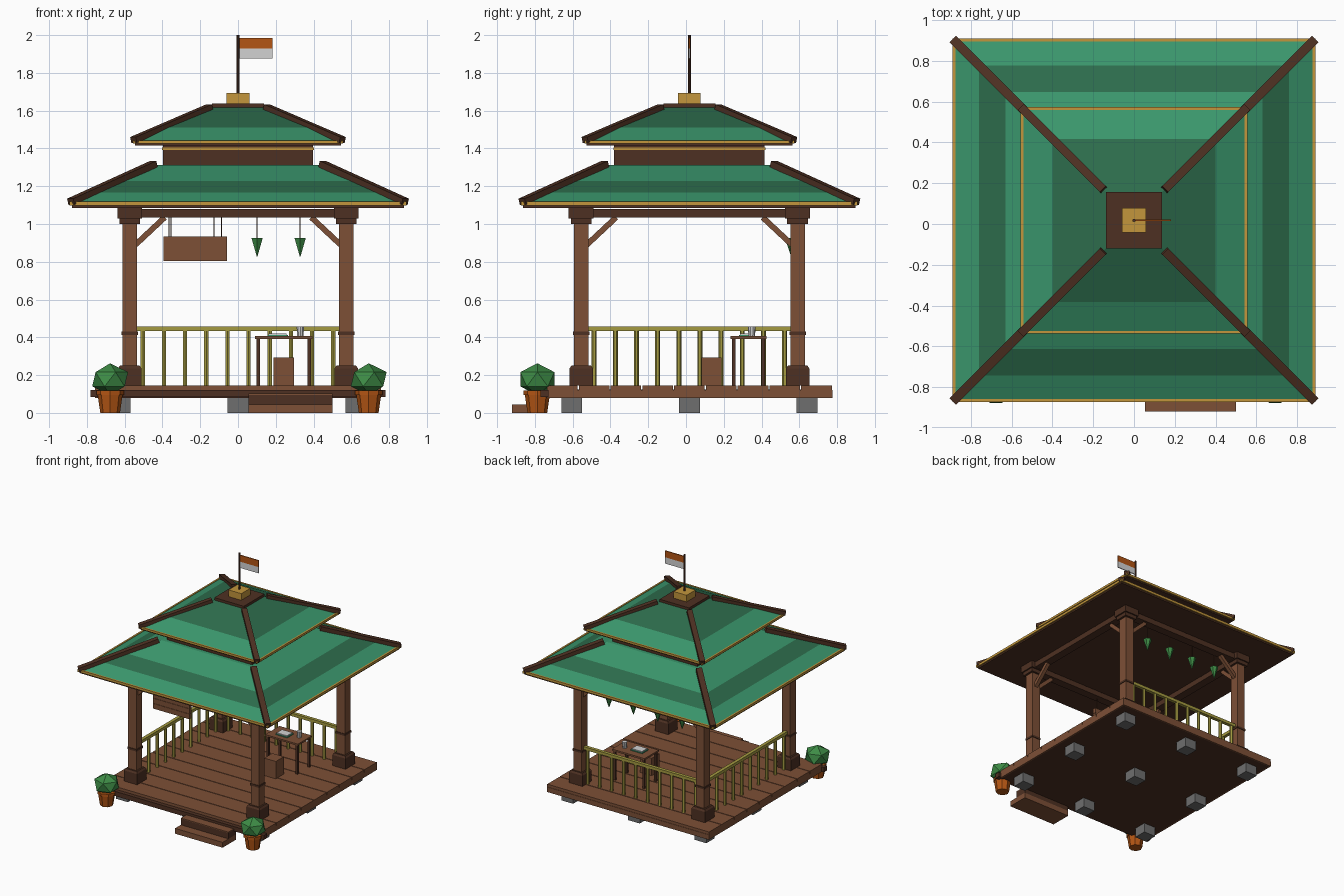
import bpy, bmesh, math
from mathutils import Matrix, Vector

if "Cube" in bpy.data.objects:
    bpy.data.objects.remove(bpy.data.objects["Cube"])

C = 0.018  # the pavilion sits slightly behind the middle because of the front step


def material(name, rgb):
    m = bpy.data.materials.new(name)
    m.diffuse_color = (*rgb, 1)
    m.use_nodes = True
    m.node_tree.nodes["Principled BSDF"].inputs["Base Color"].default_value = m.diffuse_color
    return m


WOOD = material("wood", (0.205, 0.080, 0.037))
DARK = material("dark wood", (0.076, 0.030, 0.016))
GREEN = material("roof green", (0.042, 0.305, 0.150))
DEEP = material("deep roof green", (0.026, 0.150, 0.072))
GOLD = material("gold", (0.546, 0.305, 0.045))
BAMBOO = material("bamboo", (0.376, 0.328, 0.053))
STONE = material("stone", (0.156, 0.156, 0.156))
ORANGE = material("orange", (0.456, 0.091, 0.007))
WHITE = material("white", (0.65, 0.65, 0.65))
LEAF = material("leaf green", (0.048, 0.262, 0.061))


def finish(name, bm, *mats):
    bmesh.ops.recalc_face_normals(bm, faces=bm.faces)
    me = bpy.data.meshes.new(name)
    bm.to_mesh(me)
    bm.free()
    for m in mats:
        me.materials.append(m)
    ob = bpy.data.objects.new(name, me)
    ob.location.y = C
    bpy.context.collection.objects.link(ob)
    return ob


def add_box(bm, lo, hi):
    mid = [(a + b) / 2 for a, b in zip(lo, hi)]
    size = [b - a for a, b in zip(lo, hi)]
    bmesh.ops.create_cube(bm, size=1, matrix=Matrix.Translation(mid) @ Matrix.Diagonal((*size, 1)))


def box(name, mat, lo, hi):
    bm = bmesh.new()
    add_box(bm, lo, hi)
    return finish(name, bm, mat)


def block(name, mat, x, y, half, z0, z1):
    return box(name, mat, (x - half, y - half, z0), (x + half, y + half, z1))


def beam(name, mat, p, q, width, height):
    p, q = Vector(p), Vector(q)
    ax = (q - p).normalized()
    side = Vector((0, 0, 1)).cross(ax).normalized()
    rot = Matrix((ax, side, ax.cross(side))).transposed().to_4x4()
    size = Matrix.Diagonal(((q - p).length, width, height, 1))
    bm = bmesh.new()
    bmesh.ops.create_cube(bm, size=1, matrix=Matrix.Translation((p + q) / 2) @ rot @ size)
    return finish(name, bm, mat)


def cone(name, mat, x, y, z0, z1, r0, r1, sides):
    bm = bmesh.new()
    bmesh.ops.create_cone(bm, cap_ends=True, segments=sides, radius1=r0, radius2=r1, depth=z1 - z0,
                          matrix=Matrix.Translation((x, y, (z0 + z1) / 2)))
    return finish(name, bm, mat)


def stacked_squares(name, rings, mats, band_index):
    """Square rings (half size, z) joined by bands, capped at both ends."""
    bm = bmesh.new()
    loops = [[bm.verts.new((sx * h, sy * h, z)) for sx, sy in ((-1, -1), (1, -1), (1, 1), (-1, 1))]
             for h, z in rings]
    for k, (a, b) in enumerate(zip(loops, loops[1:])):
        for i in range(4):
            j = (i + 1) % 4
            bm.faces.new((a[i], a[j], b[j], b[i])).material_index = band_index[k]
    bm.faces.new(loops[0][::-1]).material_index = band_index[0]
    bm.faces.new(loops[-1]).material_index = band_index[-1]
    return finish(name, bm, *mats)


def square_frame(name, mat, inner, outer, z0, z1):
    bm = bmesh.new()
    for s in (-1, 1):
        a, b = sorted((s * inner, s * outer))
        add_box(bm, (-outer, a, z0), (outer, b, z1))
        add_box(bm, (a, -inner, z0), (b, inner, z1))
    return finish(name, bm, mat)


CORNERS = [(sx, sy) for sx in (-1, 1) for sy in (-1, 1)]
P = 0.573  # post distance from the middle

# Foundation stones and floor
for i in (-1, 0, 1):
    for j in (-1, 0, 1):
        block("foundation_stone", STONE, i * 0.623, j * 0.623, 0.055, 0, 0.08)
box("floor_base", DARK, (-0.745, -0.745, 0.08), (0.745, 0.745, 0.125))
bm = bmesh.new()
pitch = 1.514 / 9
for i in range(9):
    y = -0.757 + i * pitch
    add_box(bm, (-0.757, y + 0.003, 0.122), (0.757, y + pitch - 0.003, 0.145))
finish("floor_planks", bm, WOOD)
for s in (-1, 1):
    a, b = sorted((s * 0.745, s * 0.757))
    box("side_fascia", WOOD, (a, -0.757, 0.08), (b, 0.757, 0.122))
box("back_fascia", WOOD, (-0.745, 0.745, 0.08), (0.745, 0.757, 0.122))
box("front_sill", DARK, (-0.78, -0.788, 0.083), (0.78, -0.745, 0.122))

# Entrance steps
box("lower_step", WOOD, (0.055, -0.938, 0), (0.5, -0.76, 0.045))
box("upper_step", DARK, (0.055, -0.86, 0.045), (0.5, -0.76, 0.095))
box("upper_tread", WOOD, (0.055, -0.86, 0.095), (0.5, -0.788, 0.102))

# Posts with base, band, capital and braces
for sx, sy in CORNERS:
    x, y = sx * P, sy * P
    block("post", WOOD, x, y, 0.038, 0.145, 1.03)
    stacked_squares("post_base", [(0.062, 0.145), (0.062, 0.235), (0.052, 0.25)],
                    [DARK], [0, 0]).location = (x, y + C, 0)
    block("post_band", DARK, x, y, 0.043, 0.413, 0.43)
    block("lower_capital", DARK, x, y, 0.055, 1.0, 1.03)
    block("upper_capital", DARK, x, y, 0.066, 1.03, 1.085)
    beam("brace", WOOD, (x - sx * 0.03, y, 0.89), (x - sx * 0.185, y, 1.035), 0.03, 0.03)
    beam("brace", WOOD, (x, y - sy * 0.03, 0.89), (x, y - sy * 0.185, 1.035), 0.03, 0.03)
for s in (-1, 1):
    box("cross_beam", DARK, (-P, s * P - 0.035, 1.035), (P, s * P + 0.035, 1.08))
    box("side_beam", DARK, (s * P - 0.035, -P, 1.035), (s * P + 0.035, P, 1.08))

# Railings along the back and the left side
box("back_rail", BAMBOO, (-P, P - 0.014, 0.433), (P, P + 0.014, 0.458))
box("left_rail", BAMBOO, (-P - 0.014, -P, 0.433), (-P + 0.014, P, 0.458))
for i in range(10):
    t = -0.504 + i * 0.112
    cone("back_baluster", BAMBOO, t, P, 0.145, 0.435, 0.013, 0.013, 6)
    cone("left_baluster", BAMBOO, -P, t, 0.145, 0.435, 0.013, 0.013, 6)

# Lower roof, neck and upper roof
stacked_squares("lower_roof", [(0.88, 1.086), (0.88, 1.112), (0.76, 1.168), (0.63, 1.227), (0.43, 1.312)],
                [DARK, GREEN, DEEP], [0, 1, 2, 1])
square_frame("lower_eave_trim", GOLD, 0.876, 0.891, 1.098, 1.118)
block("roof_neck", DARK, 0, 0, 0.398, 1.30, 1.425)
square_frame("neck_trim", GOLD, 0.39, 0.403, 1.393, 1.405)
stacked_squares("upper_roof", [(0.545, 1.415), (0.545, 1.437), (0.40, 1.51), (0.135, 1.618)],
                [DARK, GREEN, DEEP], [0, 1, 2])
square_frame("upper_eave_trim", GOLD, 0.542, 0.556, 1.425, 1.443)
for sx, sy in CORNERS:
    beam("lower_hip", DARK, (sx * 0.885, sy * 0.885, 1.118), (sx * 0.445, sy * 0.445, 1.318), 0.046, 0.034)
    beam("upper_hip", DARK, (sx * 0.553, sy * 0.553, 1.445), (sx * 0.150, sy * 0.150, 1.618), 0.042, 0.032)

# Roof cap, finial, pole and flag
block("roof_cap", DARK, 0, 0, 0.138, 1.608, 1.638)
block("finial", GOLD, 0, 0, 0.06, 1.638, 1.694)
cone("flag_pole", DARK, 0, 0, 1.69, 2.0, 0.008, 0.008, 8)
box("flag_upper", ORANGE, (0.008, -0.004, 1.93), (0.182, 0.004, 1.985))
box("flag_lower", WHITE, (0.008, -0.004, 1.877), (0.182, 0.004, 1.93))

# Hanging sign board of three planks
for i in range(3):
    z = 0.803 + i * 0.0447
    box("sign_plank", WOOD, (-0.395, -P - 0.014, z), (-0.057, -P + 0.014, z + 0.0427))
box("sign_backing", DARK, (-0.385, -P - 0.008, 0.81), (-0.067, -P + 0.008, 0.93))
for x in (-0.365, -0.087):
    cone("sign_rope", DARK, x, -P, 0.93, 1.04, 0.004, 0.004, 6)

# Hanging plants along the back beam
for i in range(4):
    x = -0.355 + i * 0.228
    cone("hanging_plant", LEAF, x, 0.54, 0.828, 0.925, 0.002, 0.034, 6)
    cone("plant_string", DARK, x, 0.54, 0.92, 1.04, 0.003, 0.003, 6)

# Table with book and cup, and stool
box("table_top", WOOD, (0.09, 0.217, 0.392), (0.395, 0.407, 0.406))
for x in (0.107, 0.378):
    for y in (0.234, 0.39):
        block("table_leg", DARK, x, y, 0.009, 0.145, 0.392)
box("book_cover", GREEN, (0.155, 0.262, 0.406), (0.265, 0.345, 0.413))
box("book_pages", WHITE, (0.162, 0.268, 0.413), (0.258, 0.339, 0.421))
cone("cup", WHITE, 0.33, 0.33, 0.406, 0.457, 0.017, 0.021, 10)
block("stool", WOOD, 0.243, 0.117, 0.054, 0.145, 0.292)

# Potted shrubs at the front corners
for x in (-0.677, 0.692):
    cone("plant_pot", ORANGE, x, -0.805, 0, 0.095, 0.052, 0.066, 8)
    cone("pot_rim", ORANGE, x, -0.805, 0.095, 0.118, 0.073, 0.073, 8)
    bm = bmesh.new()
    bmesh.ops.create_icosphere(bm, subdivisions=1, radius=0.106,
                               matrix=Matrix.Translation((x, -0.805, 0.178)) @ Matrix.Diagonal((1, 1, 0.8, 1)))
    finish("shrub", bm, LEAF)
